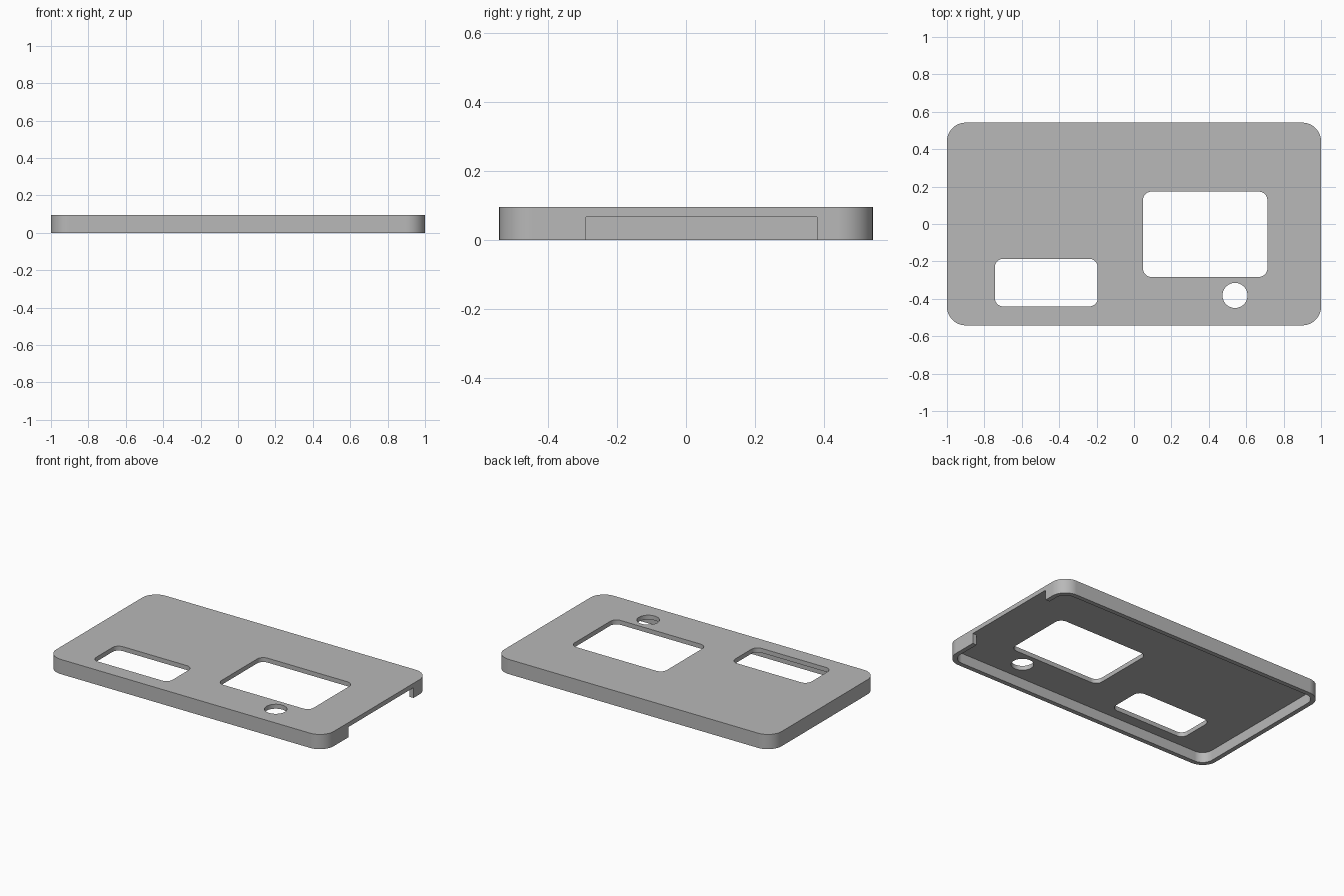
import bpy, bmesh
from math import cos, sin, pi, radians

if "Cube" in bpy.data.objects:
    bpy.data.objects.remove(bpy.data.objects["Cube"])

HEIGHT, CEILING, WALL = 0.096, 0.067, 0.03
HALF_X, HALF_Y, CORNER = 1.0, 0.542, 0.1

grey = bpy.data.materials.new("plain_grey")
grey.use_nodes = True
grey.diffuse_color = (0.48, 0.48, 0.48, 1)
grey.node_tree.nodes["Principled BSDF"].inputs["Base Color"].default_value = grey.diffuse_color


def rounded_prism(name, x0, x1, y0, y1, radius, z0, z1, steps=12):
    """Upright prism with a rounded rectangle as its outline."""
    centres = [(x1 - radius, y1 - radius), (x0 + radius, y1 - radius),
               (x0 + radius, y0 + radius), (x1 - radius, y0 + radius)]
    bm = bmesh.new()
    ring = []
    for quarter, (cx, cy) in enumerate(centres):
        for i in range(steps + 1):
            a = (quarter + i / steps) * pi / 2
            ring.append(bm.verts.new((cx + radius * cos(a), cy + radius * sin(a), z0)))
    bmesh.ops.remove_doubles(bm, verts=ring, dist=1e-5)
    base = bm.faces.new(list(bm.verts))
    top = bmesh.ops.extrude_face_region(bm, geom=[base])["geom"]
    bmesh.ops.translate(bm, vec=(0, 0, z1 - z0),
                        verts=[v for v in top if isinstance(v, bmesh.types.BMVert)])
    bmesh.ops.recalc_face_normals(bm, faces=bm.faces)
    mesh = bpy.data.meshes.new(name)
    bm.to_mesh(mesh)
    bm.free()
    mesh.materials.append(grey)
    obj = bpy.data.objects.new(name, mesh)
    bpy.context.collection.objects.link(obj)
    return obj


def box(name, x0, x1, y0, y1, z0, z1):
    bpy.ops.mesh.primitive_cube_add(size=1, location=((x0 + x1) / 2, (y0 + y1) / 2, (z0 + z1) / 2))
    obj = bpy.context.object
    obj.name = name
    obj.scale = (x1 - x0, y1 - y0, z1 - z0)
    obj.data.materials.append(grey)
    return obj


# Outer body of the cover
cover = rounded_prism("cover_shell", -HALF_X, HALF_X, -HALF_Y, HALF_Y, CORNER, 0, HEIGHT)

# Cutters: hollow underside, two windows, round button hole, side notch
inner_x, inner_y = HALF_X - WALL, HALF_Y - WALL
hole_x, hole_y, hole_r = 0.54, -0.382, 0.067
cutters = [
    rounded_prism("hollow", -inner_x, inner_x, -inner_y, inner_y, CORNER - WALL, -0.1, CEILING),
    rounded_prism("small_window", -0.744, -0.194, -0.441, -0.186, 0.045, -0.2, 0.2),
    rounded_prism("large_window", 0.048, 0.713, -0.283, 0.173, 0.045, -0.2, 0.2),
    rounded_prism("button_hole", hole_x - hole_r, hole_x + hole_r,
                  hole_y - hole_r, hole_y + hole_r, hole_r, -0.2, 0.2),
    box("side_notch", inner_x - 0.05, HALF_X + 0.1, -0.29, 0.38, -0.15, CEILING),
]

bpy.ops.object.select_all(action='DESELECT')
bpy.context.view_layer.objects.active = cover
cover.select_set(True)
for cutter in cutters:
    cut = cover.modifiers.new(cutter.name, 'BOOLEAN')
    cut.operation, cut.solver, cut.object = 'DIFFERENCE', 'EXACT', cutter
    bpy.ops.object.modifier_apply(modifier=cut.name)
for cutter in cutters:
    bpy.data.objects.remove(cutter)

# Smooth rounded corners, crisp edges and flat walls
bpy.ops.object.shade_smooth_by_angle(angle=radians(30))
flat = cover.modifiers.new("flat_walls", 'WEIGHTED_NORMAL')
flat.keep_sharp = True
